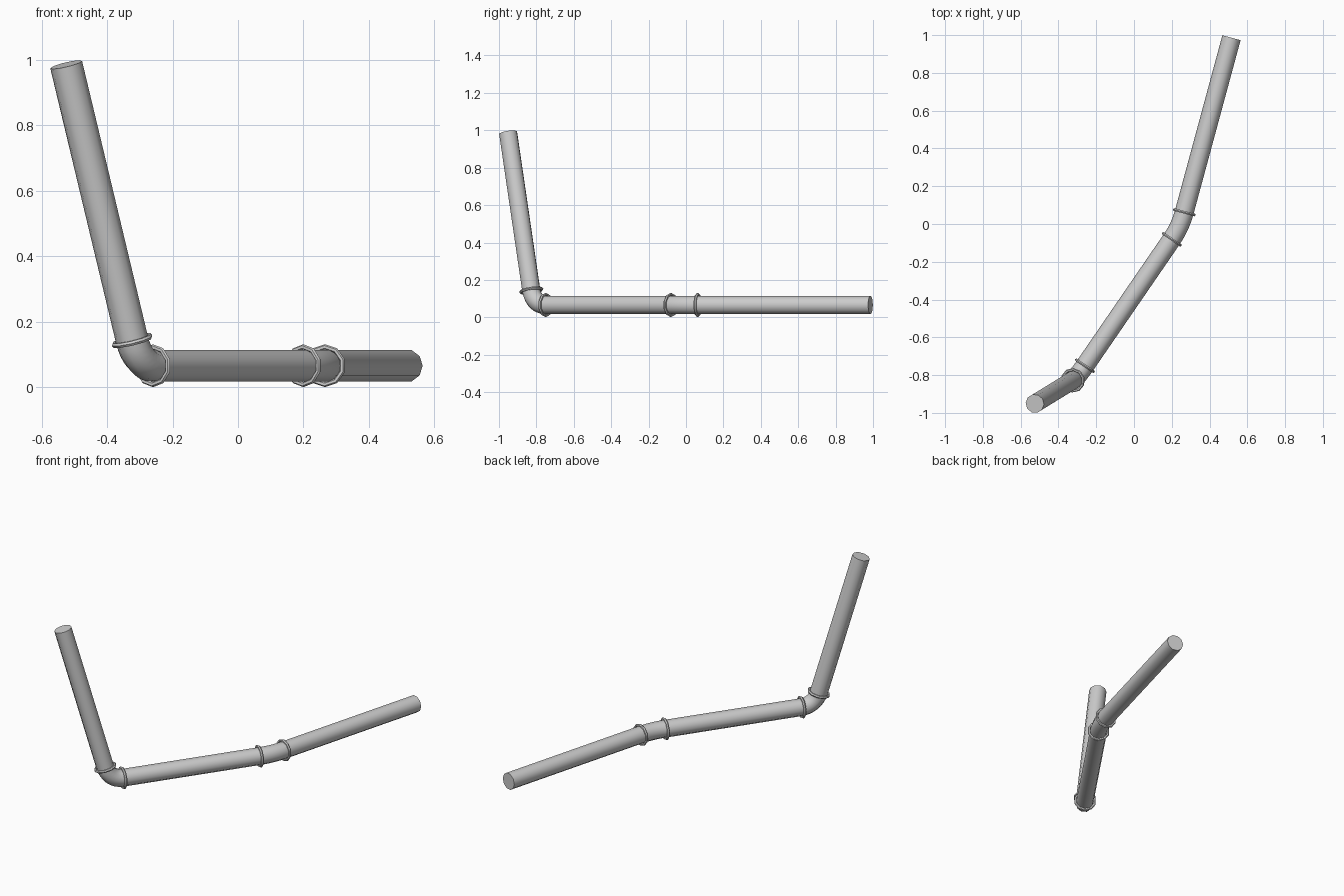
import bpy, bmesh, math
from mathutils import Vector, Quaternion

cube = bpy.data.objects.get("Cube")
if cube:
    bpy.data.objects.remove(cube, do_unlink=True)

SIDES = 10
PIPE_R = 0.05
RING_R, RING_T = 0.0575, 0.008
TRIM = 0.08          # length of each elbow leg
BEND_STEPS = 8

grey = bpy.data.materials.new("pipe grey")
grey.use_nodes = True
grey.diffuse_color = (0.6, 0.6, 0.6, 1)
grey.node_tree.nodes["Principled BSDF"].inputs["Base Color"].default_value = (0.6, 0.6, 0.6, 1)


def finish(name, bm):
    bmesh.ops.recalc_face_normals(bm, faces=bm.faces)
    mesh = bpy.data.meshes.new(name)
    bm.to_mesh(mesh)
    bm.free()
    mesh.materials.append(grey)
    obj = bpy.data.objects.new(name, mesh)
    bpy.context.collection.objects.link(obj)
    bpy.ops.object.select_all(action='DESELECT')
    obj.select_set(True)
    bpy.context.view_layer.objects.active = obj
    bpy.ops.object.shade_smooth_by_angle(angle=math.radians(40))


def bridge(bm, a, b):
    n = len(a)
    for i in range(n):
        j = (i + 1) % n
        bm.faces.new((a[i], a[j], b[j], b[i]))


def tube(name, frames, cap_start=False, cap_end=False):
    """Sweep a round section through (position, tangent, side) frames."""
    bm = bmesh.new()
    loops = []
    for pos, tan, side in frames:
        up = side.cross(tan)
        angles = [math.tau * i / SIDES for i in range(SIDES)]
        loops.append([bm.verts.new(pos + PIPE_R * (math.cos(a) * side + math.sin(a) * up))
                      for a in angles])
    for a, b in zip(loops, loops[1:]):
        bridge(bm, a, b)
    if cap_start:
        bm.faces.new(loops[0])
    if cap_end:
        bm.faces.new(loops[-1])
    finish(name, bm)


def clamp_ring(name, frame, minor=6):
    """Faceted torus around the pipe, with a corner pointing up."""
    pos, tan, side = frame
    up = side.cross(tan)
    bm = bmesh.new()
    loops = []
    for i in range(SIDES):
        a = math.tau * (i + 0.5) / SIDES
        out = math.cos(a) * side + math.sin(a) * up
        loops.append([bm.verts.new(pos + out * (RING_R + RING_T * math.cos(b)) + tan * RING_T * math.sin(b))
                      for b in (math.tau * k / minor for k in range(minor))])
    for i in range(SIDES):
        bridge(bm, loops[i], loops[(i + 1) % SIDES])
    finish(name, bm)


def elbow_frames(corner, t0, t1, side):
    """Circular bend from direction t0 to t1, carrying the side vector along."""
    total = t0.angle(t1)
    axis = t0.cross(t1).normalized()
    inward = axis.cross(t0)
    radius = TRIM / math.tan(total / 2)
    start = corner - t0 * TRIM
    frames = []
    for k in range(BEND_STEPS + 1):
        a = total * k / BEND_STEPS
        q = Quaternion(axis, a)
        pos = start + radius * (math.sin(a) * t0 + (1 - math.cos(a)) * inward)
        frames.append((pos, q @ t0, q @ side))
    return frames


# Centre line, from the far level end to the raised end
path = [Vector(p) for p in ((0.516, 0.986, 0.066), (0.245, -0.015, 0.066),
                            (-0.305, -0.816, 0.066), (-0.525, -0.951, 0.986))]
dirs = [(b - a).normalized() for a, b in zip(path, path[1:])]
side = dirs[0].cross(Vector((0, 0, 1))).normalized()

# Bends
bend_a = elbow_frames(path[1], dirs[0], dirs[1], side)
bend_b = elbow_frames(path[2], dirs[1], dirs[2], bend_a[-1][2])
tube("shallow_elbow", bend_a)
tube("rising_elbow", bend_b)

# Straight pipes
tube("rear_pipe", [(path[0], dirs[0], side), bend_a[0]], cap_start=True)
tube("middle_pipe", [bend_a[-1], bend_b[0]])
tube("upright_pipe", [bend_b[-1], (path[3], dirs[2], bend_b[-1][2])], cap_end=True)

# Clamp rings at the joints
for name, frame in (("rear_ring", bend_a[0]), ("middle_ring", bend_a[-1]),
                    ("front_ring", bend_b[0]), ("upright_ring", bend_b[-1])):
    clamp_ring(name, frame)
